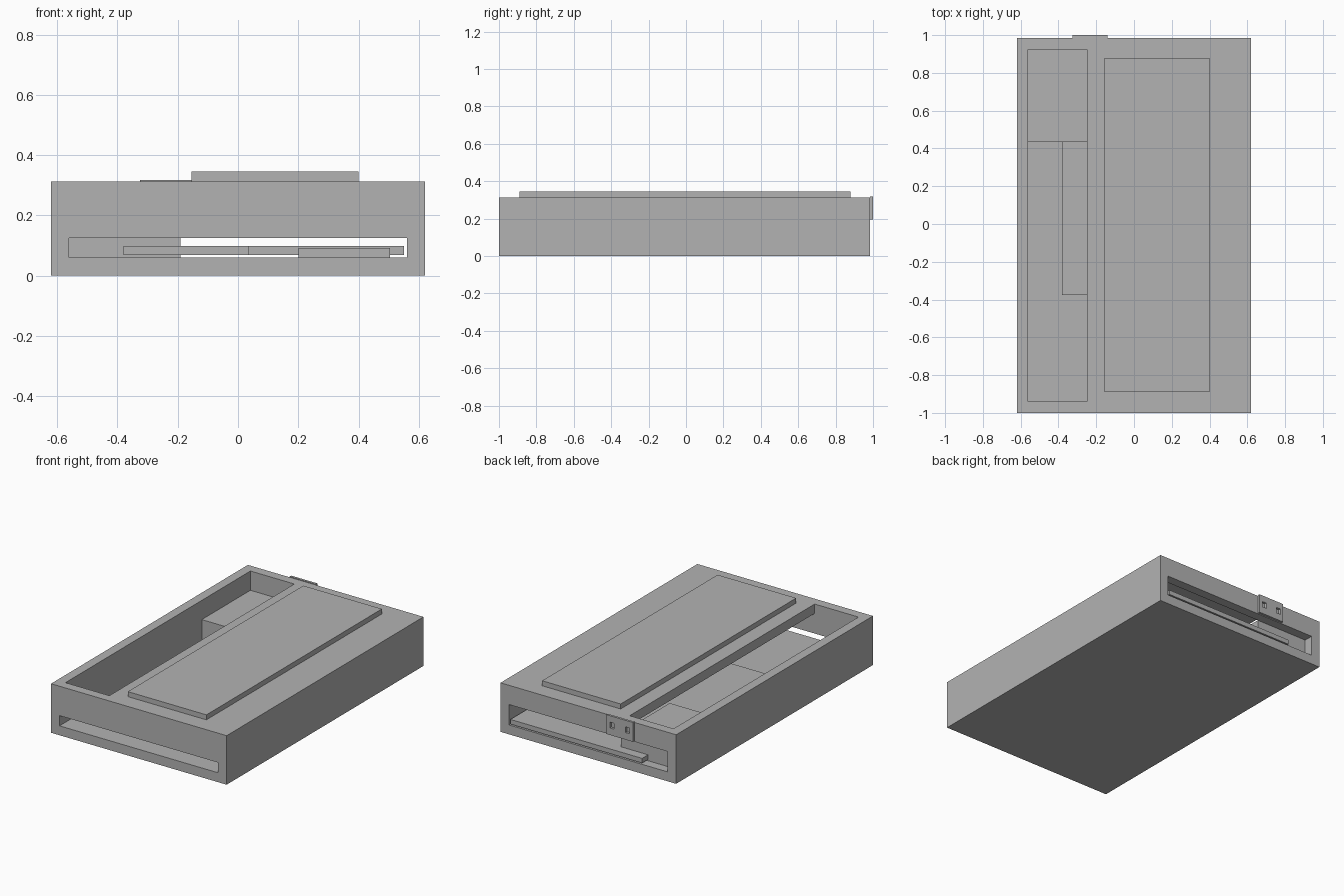
import bpy
import bmesh

if "Cube" in bpy.data.objects:
    bpy.data.objects.remove(bpy.data.objects["Cube"], do_unlink=True)

GREY = (0.45, 0.45, 0.45, 1.0)
grey = bpy.data.materials.new("plain_grey")
grey.use_nodes = True
grey.diffuse_color = GREY
grey.node_tree.nodes["Principled BSDF"].inputs["Base Color"].default_value = GREY


def prism(name, outline, z0, z1):
    """Extrude a counter-clockwise outline in x, y from z0 up to z1."""
    bm = bmesh.new()
    low = [bm.verts.new((x, y, z0)) for x, y in outline]
    high = [bm.verts.new((x, y, z1)) for x, y in outline]
    bm.faces.new(low[::-1])
    bm.faces.new(high)
    n = len(outline)
    for i in range(n):
        j = (i + 1) % n
        bm.faces.new((low[i], low[j], high[j], high[i]))
    mesh = bpy.data.meshes.new(name)
    bm.to_mesh(mesh)
    bm.free()
    mesh.materials.append(grey)
    obj = bpy.data.objects.new(name, mesh)
    bpy.context.collection.objects.link(obj)
    return obj


def box(name, xs, ys, zs):
    (x0, x1), (y0, y1) = xs, ys
    return prism(name, [(x0, y0), (x1, y0), (x1, y1), (x0, y1)], *zs)


def cut(target, xs, ys, zs):
    """Subtract a box from the target and discard the cutter."""
    cutter = box("cutter", xs, ys, zs)
    cutter.hide_render = True
    mod = target.modifiers.new("cut", 'BOOLEAN')
    mod.operation = 'DIFFERENCE'
    mod.solver = 'EXACT'
    mod.object = cutter
    bpy.context.view_layer.objects.active = target
    bpy.ops.object.modifier_apply(modifier=mod.name)
    bpy.data.objects.remove(cutter, do_unlink=True)


# Hollow case with a long opening on top and slots at both ends
WALL = 0.06
FRONT, BACK = -1.0, 0.985
INNER_X = (-0.56, 0.56)
INNER_Y = (FRONT + WALL, BACK - WALL)
case = box("case", (-0.62, 0.62), (FRONT, BACK), (0, 0.313))
cut(case, INNER_X, INNER_Y, (WALL, 0.253))
cut(case, (-0.56, -0.25), INNER_Y, (0.2, 0.4))
cut(case, INNER_X, (FRONT - 0.1, FRONT + 0.2), (WALL, 0.125))
cut(case, INNER_X, (BACK - 0.2, BACK + 0.1), (WALL, 0.19))

# Raised panel on the lid
box("top_panel", (-0.155, 0.4), (-0.89, 0.88), (0.313, 0.345))

# Block in the back corner of the cavity
box("rear_block", (-0.56, -0.19), (0.435, INNER_Y[1]), (WALL, 0.19))

# Stepped circuit board reaching out to the back slot
board = [(-0.38, -0.375), (0.035, -0.375), (0.035, -0.1),
         (0.55, -0.1), (0.55, BACK), (-0.38, BACK)]
prism("circuit_board", board, 0.068, 0.098)

# Small card at the front of the board
box("card", (0.2, 0.505), (-0.3, 0.1), (WALL, 0.092))

# Socket plate on the back with two square holes
plate = box("socket_plate", (-0.325, -0.14), (BACK, 1.0), (0.195, 0.318))
for x in (-0.288, -0.178):
    cut(plate, (x - 0.015, x + 0.015), (BACK - 0.1, 1.1), (0.24, 0.277))
